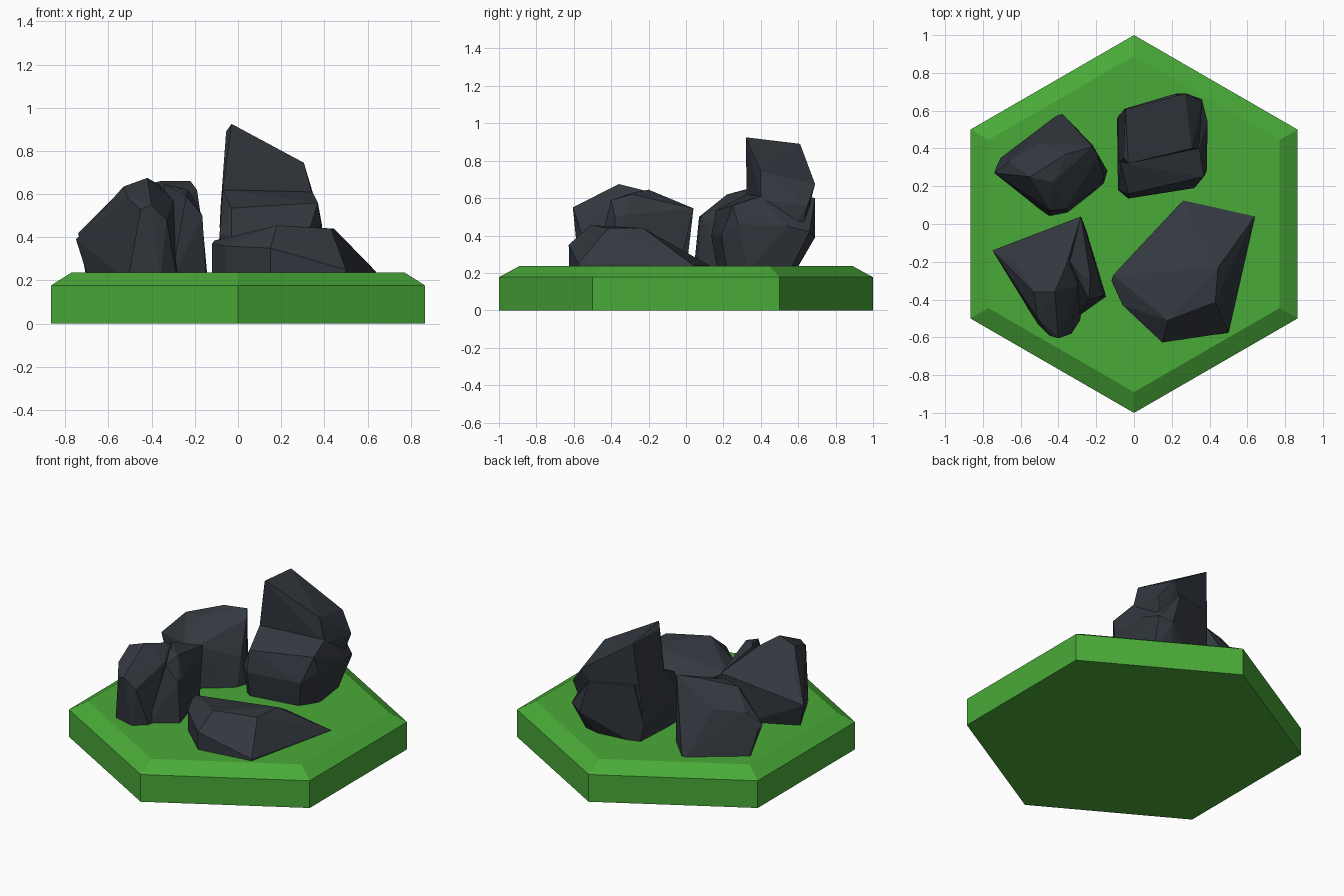
import bpy, bmesh, math

BED = 0.2  # depth at which rocks are sunk into the tile


def material(name, rgb):
    m = bpy.data.materials.new(name)
    m.diffuse_color = (*rgb, 1)
    return m


def finish(name, bm, mat):
    bmesh.ops.recalc_face_normals(bm, faces=bm.faces)
    me = bpy.data.meshes.new(name)
    bm.to_mesh(me)
    bm.free()
    me.materials.append(mat)
    ob = bpy.data.objects.new(name, me)
    bpy.context.collection.objects.link(ob)
    return ob


def rock(name, foot, upper, mat):
    """Faceted boulder: hull of a footprint on the bed and some upper corners."""
    bm = bmesh.new()
    for p in [(x, y, BED) for x, y in foot] + upper:
        bm.verts.new(p)
    res = bmesh.ops.convex_hull(bm, input=bm.verts)
    junk = {g for g in res["geom_interior"] + res["geom_unused"]
            if isinstance(g, bmesh.types.BMVert)}
    bmesh.ops.delete(bm, geom=list(junk), context='VERTS')
    bmesh.ops.dissolve_limit(bm, angle_limit=math.radians(4),
                             verts=bm.verts, edges=bm.edges)
    return finish(name, bm, mat)


green = material("grass", (0.068, 0.40, 0.04))
slate = material("slate", (0.033, 0.040, 0.050))

# Hexagonal tile with a chamfered upper rim
bm = bmesh.new()
rings = []
for r, z in [(1, 0), (1, 0.177), (0.89, 0.237)]:
    rings.append([bm.verts.new((r * math.sin(i * math.pi / 3),
                                r * math.cos(i * math.pi / 3), z)) for i in range(6)])
bm.faces.new(rings[0])
bm.faces.new(rings[-1])
for a, b in zip(rings, rings[1:]):
    for i in range(6):
        j = (i + 1) % 6
        bm.faces.new((a[i], a[j], b[j], b[i]))
finish("hex_tile", bm, green)

# Tall rock, back right: squat body plus upright slab
rock("tall_rock_body",
     [(-0.07, 0.2), (-0.03, 0.17), (0.28, 0.22), (0.35, 0.33), (0.32, 0.55),
      (0.2, 0.58), (-0.05, 0.55)],
     [(-0.03, 0.135, 0.40), (0.32, 0.19, 0.40), (0.385, 0.28, 0.46),
      (-0.085, 0.18, 0.42), (-0.03, 0.16, 0.535), (0.37, 0.25, 0.56),
      (-0.07, 0.32, 0.62), (0.345, 0.40, 0.61), (0.39, 0.54, 0.45),
      (0.36, 0.66, 0.42), (0.28, 0.69, 0.39), (0.22, 0.69, 0.60),
      (-0.09, 0.56, 0.35), (-0.05, 0.61, 0.62)], slate)
rock("tall_rock_slab",
     [(-0.06, 0.36), (0.3, 0.42), (0.26, 0.57), (-0.05, 0.55)],
     [(-0.03, 0.32, 0.925), (0.305, 0.40, 0.745), (0.27, 0.69, 0.675),
      (-0.045, 0.61, 0.89), (-0.055, 0.35, 0.89), (-0.08, 0.325, 0.55),
      (0.345, 0.40, 0.59), (0.36, 0.65, 0.56), (-0.085, 0.57, 0.45)], slate)

# Leaning rock, back left
rock("leaning_rock",
     [(-0.70, 0.36), (-0.39, 0.595), (-0.22, 0.42), (-0.14, 0.28),
      (-0.16, 0.21), (-0.35, 0.06), (-0.45, 0.04), (-0.62, 0.20)],
     [(-0.74, 0.27, 0.42), (-0.73, 0.30, 0.40), (-0.22, 0.41, 0.66),
      (-0.19, 0.36, 0.62), (-0.36, 0.37, 0.66), (-0.55, 0.25, 0.61),
      (-0.43, 0.22, 0.62), (-0.44, 0.07, 0.50), (-0.36, 0.08, 0.50),
      (-0.50, 0.43, 0.52), (-0.66, 0.33, 0.50), (-0.16, 0.26, 0.42)], slate)

# Cracked rock, front left: main mass and a lower right shoulder
rock("cracked_rock_main",
     [(-0.51, -0.53), (-0.69, -0.18), (-0.33, 0.0), (-0.25, -0.2),
      (-0.28, -0.5), (-0.36, -0.57)],
     [(-0.75, -0.14, 0.39), (-0.28, 0.04, 0.545), (-0.62, -0.22, 0.52),
      (-0.51, -0.50, 0.58), (-0.45, -0.59, 0.53), (-0.40, -0.605, 0.55),
      (-0.33, -0.58, 0.48), (-0.53, -0.36, 0.635), (-0.42, -0.36, 0.675),
      (-0.36, -0.22, 0.64), (-0.30, -0.33, 0.57)], slate)
rock("cracked_rock_shoulder",
     [(-0.147, -0.385), (-0.22, -0.42), (-0.31, -0.5), (-0.4, -0.2), (-0.25, -0.04)],
     [(-0.28, 0.04, 0.545), (-0.165, -0.38, 0.50), (-0.17, -0.33, 0.51),
      (-0.24, -0.40, 0.59), (-0.23, -0.29, 0.62), (-0.34, -0.20, 0.645),
      (-0.28, -0.28, 0.63)], slate)

# Low flat rock, front right
rock("flat_rock",
     [(-0.12, -0.30), (-0.06, -0.43), (0.15, -0.625), (0.5, -0.575),
      (0.64, 0.04), (0.26, 0.125)],
     [(-0.11, -0.27, 0.385), (-0.12, -0.30, 0.37), (-0.06, -0.43, 0.36),
      (0.15, -0.627, 0.35), (0.18, -0.51, 0.455), (0.43, -0.415, 0.44),
      (0.445, -0.23, 0.44), (0.5, -0.575, 0.25), (0.64, 0.04, 0.24),
      (0.26, 0.125, 0.24)], slate)
